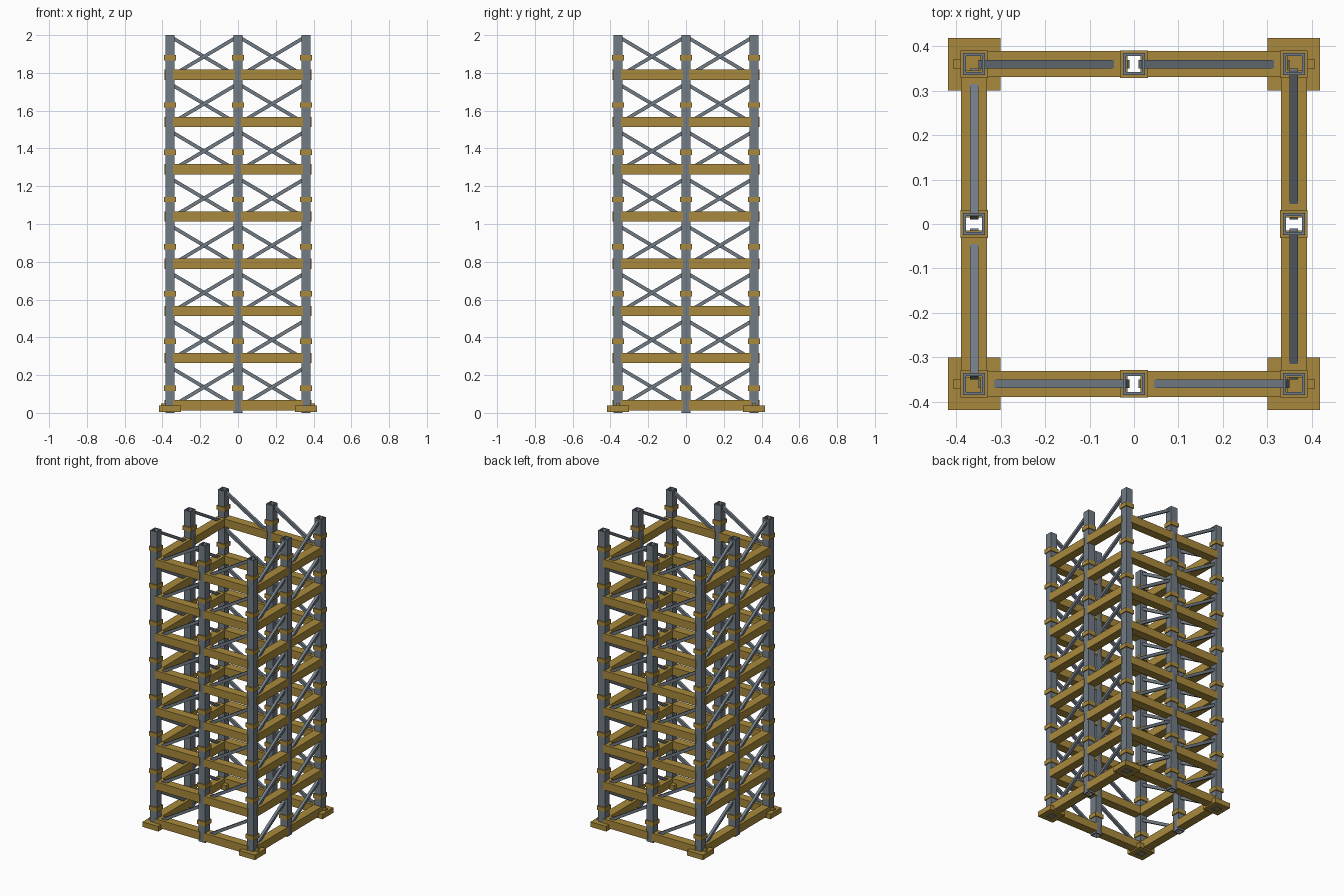
import bpy, bmesh, math
from mathutils import Matrix, Vector

if "Cube" in bpy.data.objects:
    bpy.data.objects.remove(bpy.data.objects["Cube"])

R = 0.36            # distance from axis to post centre lines
LEVELS = 8
STEP = 0.25


def material(name, rgb):
    m = bpy.data.materials.new(name)
    m.diffuse_color = (*rgb, 1)
    m.use_nodes = True
    m.node_tree.nodes["Principled BSDF"].inputs["Base Color"].default_value = m.diffuse_color
    return m


STEEL = material("grey steel", (0.165, 0.20, 0.235))
TIMBER = material("ochre timber", (0.395, 0.25, 0.045))


def add_box(bm, centre, size, rot=Matrix()):
    mat = Matrix.Translation(centre) @ rot @ Matrix.Diagonal((*size, 1))
    bmesh.ops.create_cube(bm, size=1, matrix=mat)


def add_tube(bm, x, y, outer, inner, z0, z1):
    """Open square tube made of four rings joined in a loop."""
    rings = []
    for h, z in ((outer, z0), (outer, z1), (inner, z1), (inner, z0)):
        rings.append([bm.verts.new((x + h * sx, y + h * sy, z))
                      for sx, sy in ((-1, -1), (1, -1), (1, 1), (-1, 1))])
    for i in range(4):
        a, b = rings[i], rings[(i + 1) % 4]
        for k in range(4):
            n = (k + 1) % 4
            bm.faces.new((a[k], a[n], b[n], b[k]))


def finish(bm, name, mat):
    bmesh.ops.recalc_face_normals(bm, faces=bm.faces)
    me = bpy.data.meshes.new(name)
    bm.to_mesh(me)
    bm.free()
    me.materials.append(mat)
    ob = bpy.data.objects.new(name, me)
    bpy.context.collection.objects.link(ob)
    return ob


corners = [(sx * R, sy * R) for sx in (-1, 1) for sy in (-1, 1)]
middles = [(0, -R), (R, 0), (0, R), (-R, 0)]

# Hollow posts
bm = bmesh.new()
for x, y in corners + middles:
    add_tube(bm, x, y, 0.025, 0.018, 0, 2)
finish(bm, "posts", STEEL)

# Collars clamped around the posts
bm = bmesh.new()
for x, y in corners + middles:
    for i in range(LEVELS):
        z = 0.13 + STEP * i
        add_tube(bm, x, y, 0.031, 0.0245, z - 0.014, z + 0.014)
finish(bm, "collars", TIMBER)

# Foot pads under the corner posts, with a small peg on the outer side
bm = bmesh.new()
for x, y in corners:
    add_box(bm, (x, y, 0.021), (0.118, 0.118, 0.034))
    add_box(bm, (math.copysign(0.395, x), y, 0.041), (0.024, 0.02, 0.016))
finish(bm, "foot_pads", TIMBER)

# Beams and diagonal braces: one side, then turned around the axis
beams, braces = bmesh.new(), bmesh.new()
half_x, half_z = 0.165, 0.098
length = 2 * math.hypot(half_x, half_z)
tilt = Matrix.Rotation(-math.atan2(half_z, half_x), 4, 'Y')
for side in range(4):
    turn = Matrix.Rotation(side * math.pi / 2, 4, 'Z')
    for bay in (-0.18, 0.18):
        for i in range(LEVELS):
            z = 0.04 + STEP * i
            add_box(beams, turn @ Vector((bay, -R, z)), (0.33, 0.058, 0.054), turn)
            add_box(braces, turn @ Vector((bay, -R, z + 0.096)),
                    (length, 0.019, 0.019), turn @ tilt)
finish(beams, "beams", TIMBER)
finish(braces, "diagonal_braces", STEEL)
